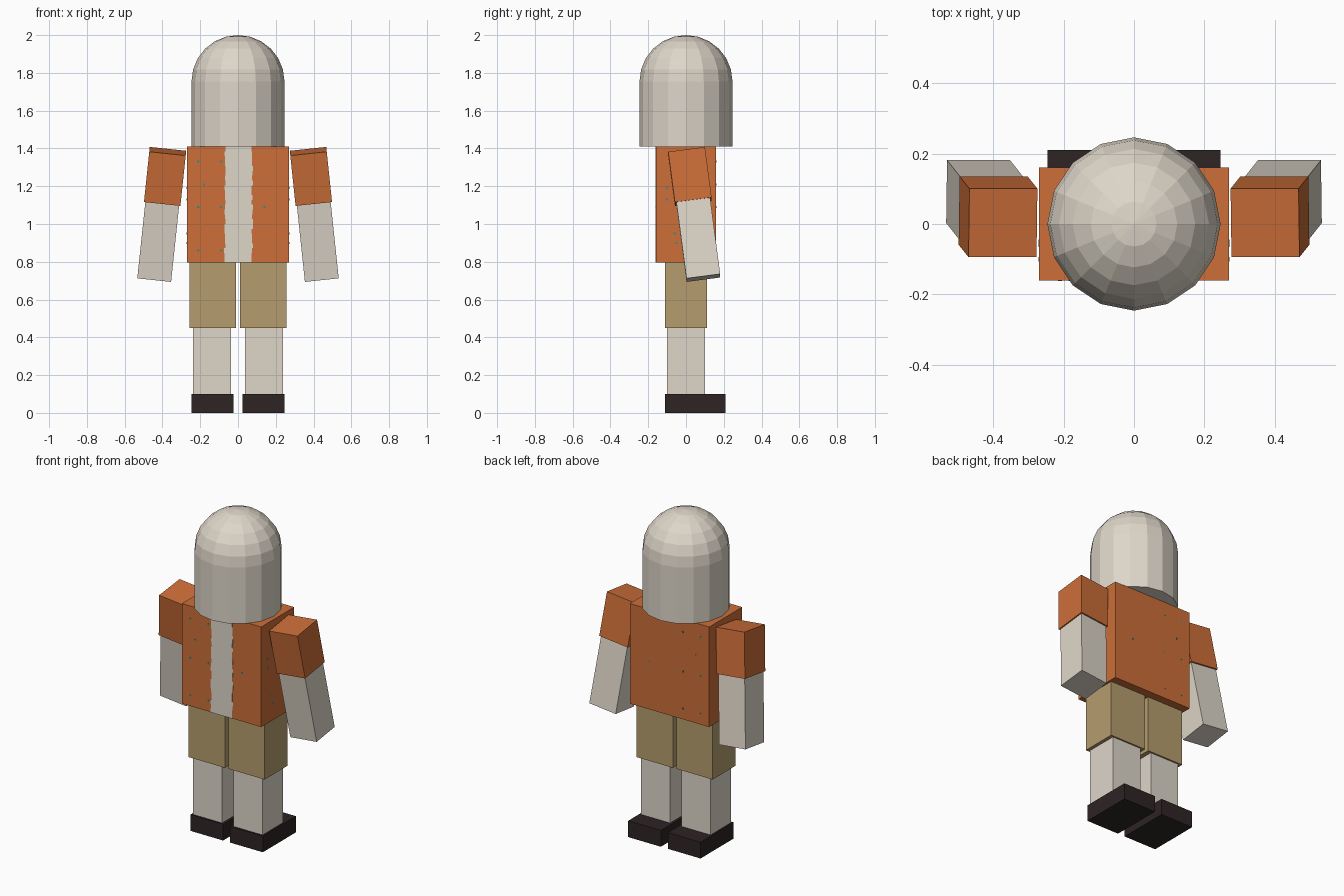
import bpy, bmesh, math, random
from mathutils import Matrix, Vector

if "Cube" in bpy.data.objects:
    bpy.data.objects.remove(bpy.data.objects["Cube"])

random.seed(4)


def srgb(r, g, b):
    return [((c / 255 + 0.055) / 1.055) ** 2.4 for c in (r, g, b)] + [1.0]


def material(name, rgb):
    m = bpy.data.materials.new(name)
    m.diffuse_color = srgb(*rgb)
    m.use_nodes = True
    m.node_tree.nodes["Principled BSDF"].inputs["Base Color"].default_value = m.diffuse_color
    return m


SKIN = material("pale skin", (222, 214, 201))
ORANGE = material("orange cloth", (204, 110, 56))
KHAKI = material("khaki cloth", (181, 157, 110))
DARK = material("dark leather", (46, 36, 36))
TEAL = material("teal speck", (50, 140, 140))


def finish(name, bm, mat):
    bmesh.ops.recalc_face_normals(bm, faces=bm.faces[:])
    me = bpy.data.meshes.new(name)
    bm.to_mesh(me)
    bm.free()
    me.materials.append(mat)
    ob = bpy.data.objects.new(name, me)
    bpy.context.collection.objects.link(ob)
    return ob


def box(name, lo, hi, mat, frame=Matrix()):
    lo, hi = Vector(lo), Vector(hi)
    bm = bmesh.new()
    bmesh.ops.create_cube(bm, size=1, matrix=frame @ Matrix.Translation((lo + hi) / 2)
                          @ Matrix.Diagonal((*(hi - lo), 1)))
    return finish(name, bm, mat)


# Domed head: half profile spun into 16 flat sides
R, SIDES, RINGS = 0.246, 16, 6
bm = bmesh.new()
profile = [(0, 1.41), (R, 1.41)]
profile += [(R * math.cos(a), 1.755 + 0.245 * math.sin(a))
            for a in (math.pi / 2 * i / RINGS for i in range(RINGS + 1))]
verts = [bm.verts.new((r, 0, z)) for r, z in profile]
edges = [bm.edges.new(p) for p in zip(verts, verts[1:])]
bmesh.ops.spin(bm, geom=verts + edges, axis=(0, 0, 1), cent=(0, 0, 0),
               angle=math.tau, steps=SIDES)
bmesh.ops.remove_doubles(bm, verts=bm.verts[:], dist=0.0005)
finish("head", bm, SKIN)

# Torso with an open jacket front showing a ragged strip of skin
box("torso", (-0.27, -0.16, 0.795), (0.27, 0.16, 1.41), ORANGE)
bm = bmesh.new()
STEPS = 24
z0, dz = 0.795, 0.615 / STEPS
for i in range(STEPS):
    left = -0.07 + random.uniform(-0.004, 0.004)
    right = 0.076 + random.uniform(-0.005, 0.005)
    bmesh.ops.create_cube(bm, size=1, matrix=Matrix.Translation(
        ((left + right) / 2, -0.161, z0 + dz * (i + 0.5)))
        @ Matrix.Diagonal((right - left, 0.003, dz, 1)))
finish("chest_strip", bm, SKIN)

# Small specks on the jacket faces
bm = bmesh.new()


def speck(x, y, z, size):
    bmesh.ops.create_cube(bm, size=1, matrix=Matrix.Translation((x, y, z))
                          @ Matrix.Diagonal((*size, 1)))


for x, z in ((-0.09, 1.33), (-0.21, 1.33), (-0.18, 1.21), (-0.09, 1.09),
             (-0.21, 1.09), (-0.09, 0.86), (-0.21, 0.86), (0.14, 1.09)):
    speck(x, -0.16, z, (0.012, 0.003, 0.01))
    speck(x, 0.16, z, (0.008, 0.003, 0.01))
for side in (-1, 1):
    for y, z in ((-0.10, 1.19), (-0.10, 1.13), (-0.05, 0.90), (-0.06, 0.95)):
        speck(side * 0.27, y, z, (0.003, 0.012, 0.012))
finish("jacket_specks", bm, TEAL)

# Legs and arms on both sides
for side, label in ((-1, "left"), (1, "right")):
    def pair(name, x0, x1, y0, y1, z0, z1, mat):
        xs = sorted((side * x0, side * x1))
        box(f"{label}_{name}", (xs[0], y0, z0), (xs[1], y1, z1), mat)

    pair("shorts_leg", 0.011, 0.258, -0.11, 0.11, 0.45, 0.795, KHAKI)
    pair("lower_leg", 0.038, 0.237, -0.10, 0.10, 0.10, 0.45, SKIN)
    pair("shoe", 0.024, 0.246, -0.11, 0.21, 0.0, 0.10, DARK)

    # Arm hangs from the shoulder, tilted outwards and backwards
    frame = (Matrix.Translation((side * 0.372, 0.003, 1.385))
             @ Matrix.Rotation(math.radians(-6 * side), 4, 'Y')
             @ Matrix.Rotation(math.radians(7.5), 4, 'X'))
    box(f"{label}_sleeve", (-0.097, -0.098, -0.27), (0.097, 0.098, 0), ORANGE, frame)
    box(f"{label}_forearm", (-0.09, -0.09, -0.68), (0.09, 0.09, -0.265), SKIN, frame)
